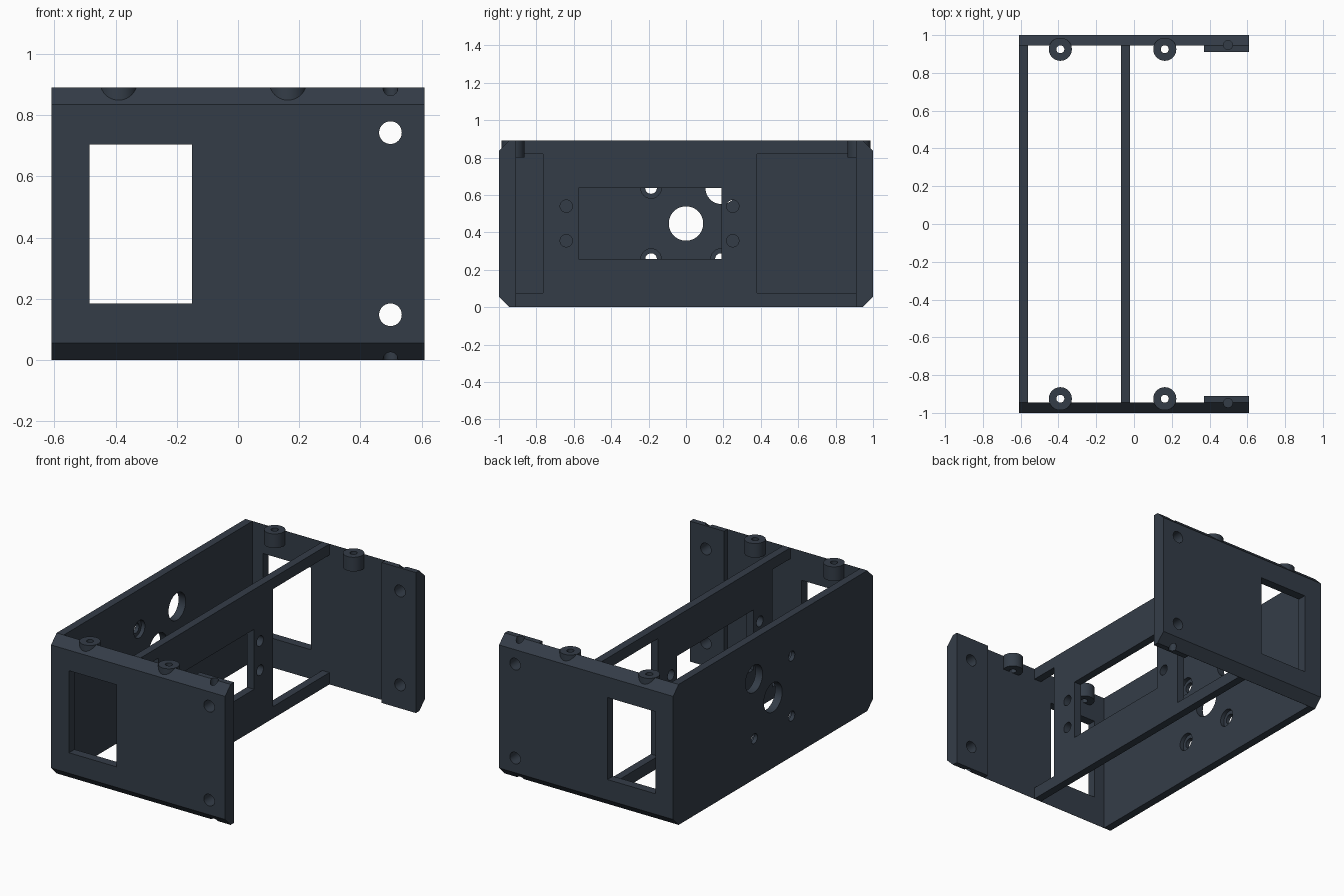
import bpy, bmesh, math
from mathutils import Matrix, Vector

if "Cube" in bpy.data.objects:
    bpy.data.objects.remove(bpy.data.objects["Cube"])

slate = bpy.data.materials.new("dark_slate")
slate.diffuse_color = (0.034, 0.046, 0.064, 1)
slate.use_nodes = True
slate.node_tree.nodes["Principled BSDF"].inputs["Base Color"].default_value = slate.diffuse_color


def make(name, bm):
    bmesh.ops.recalc_face_normals(bm, faces=bm.faces)
    me = bpy.data.meshes.new(name)
    bm.to_mesh(me)
    bm.free()
    me.materials.append(slate)
    ob = bpy.data.objects.new(name, me)
    bpy.context.collection.objects.link(ob)
    return ob


def box(name, lo, hi):
    lo, hi = Vector(lo), Vector(hi)
    bm = bmesh.new()
    bmesh.ops.create_cube(bm, size=1)
    bmesh.ops.scale(bm, vec=hi - lo, verts=bm.verts)
    bmesh.ops.translate(bm, vec=(lo + hi) / 2, verts=bm.verts)
    return make(name, bm)


def cyl(name, a, b, r, seg=40):
    a, b = Vector(a), Vector(b)
    rot = (b - a).to_track_quat('Z', 'Y').to_matrix().to_4x4()
    bm = bmesh.new()
    bmesh.ops.create_cone(bm, cap_ends=True, segments=seg, radius1=r, radius2=r,
                          depth=(b - a).length, matrix=Matrix.Translation((a + b) / 2) @ rot)
    return make(name, bm)


def cut(ob, tool):
    tool.hide_render = True
    m = ob.modifiers.new("cut", 'BOOLEAN')
    m.operation, m.solver, m.object = 'DIFFERENCE', 'EXACT', tool
    bpy.context.view_layer.objects.active = ob
    bpy.ops.object.modifier_apply(modifier=m.name)
    bpy.data.objects.remove(tool)


def smooth(ob):
    bpy.ops.object.select_all(action='DESELECT')
    ob.select_set(True)
    bpy.context.view_layer.objects.active = ob
    bpy.ops.object.shade_smooth_by_angle(angle=math.radians(30))


# housing: chamfered block, extruded along x
X, H, C = 0.61, 0.89, 0.055
IN = 1 - C - 0.001
profile = [(-1, C), (-1 + C, 0), (1 - C, 0), (1, C),
           (1, H - C), (1 - C, H), (-1 + C, H), (-1, H - C)]
bm = bmesh.new()
face = bm.faces.new([bm.verts.new((-X, y, z)) for y, z in profile])
ext = bmesh.ops.extrude_face_region(bm, geom=[face])
bmesh.ops.translate(bm, vec=(2 * X, 0, 0),
                    verts=[v for v in ext["geom"] if isinstance(v, bmesh.types.BMVert)])
housing = make("housing", bm)

# open bays either side of the divider; thicker pads at the open end
for x0, x1, y in [(-0.56, -0.07, IN), (-0.02, 0.37, IN), (0.36, 0.8, 0.91)]:
    cut(housing, box("bay", (x0, -y, -0.2), (x1, y, 1.1)))

# divider openings
for y0, y1, z0, z1 in [(-IN, -0.765, 0.075, 0.82), (0.38, IN, 0.075, 0.82),
                       (-0.575, 0.19, 0.257, 0.637)]:
    cut(housing, box("opening", (-0.12, y0, z0), (0.03, y1, z1)))
for y in (-0.64, 0.25):
    for z in (0.355, 0.54):
        cut(housing, cyl("divider_hole", (-0.12, y, z), (0.03, y, z), 0.033))

# side wall windows and screw holes, through both walls
cut(housing, box("window", (-0.485, -1.2, 0.185), (-0.15, 1.2, 0.705)))
for z in (0.148, 0.743):
    cut(housing, cyl("side_hole", (0.498, -1.2, z), (0.498, 1.2, z), 0.037))

# blind holes in the top and bottom edges of the pads
for y in (-0.947, 0.947):
    for z0, z1 in ((-0.1, 0.07), (H - 0.07, H + 0.1)):
        cut(housing, cyl("edge_hole", (0.498, y, z0), (0.498, y, z1), 0.024, 24))

# left wall: two large holes, three counterbored small holes
for y, z, r in [(0, 0.447, 0.092), (0.19, 0.637, 0.086)]:
    cut(housing, cyl("large_hole", (-0.8, y, z), (-0.4, y, z), r, 48))
for y, z in [(-0.187, 0.637), (-0.187, 0.257), (0.187, 0.257)]:
    cut(housing, cyl("small_hole", (-0.8, y, z), (-0.4, y, z), 0.031))
    cut(housing, cyl("counterbore", (-0.585, y, z), (-0.4, y, z), 0.055))
smooth(housing)

# lid screw bosses along the top edges
for side, y in (("front", -0.925), ("back", 0.925)):
    for i, x in enumerate((-0.39, 0.163)):
        boss = cyl(f"{side}_screw_boss_{i + 1}", (x, y, 0.80), (x, y, H), 0.061)
        cut(boss, cyl("bore", (x, y, 0.7), (x, y, 1.0), 0.021))
        smooth(boss)
